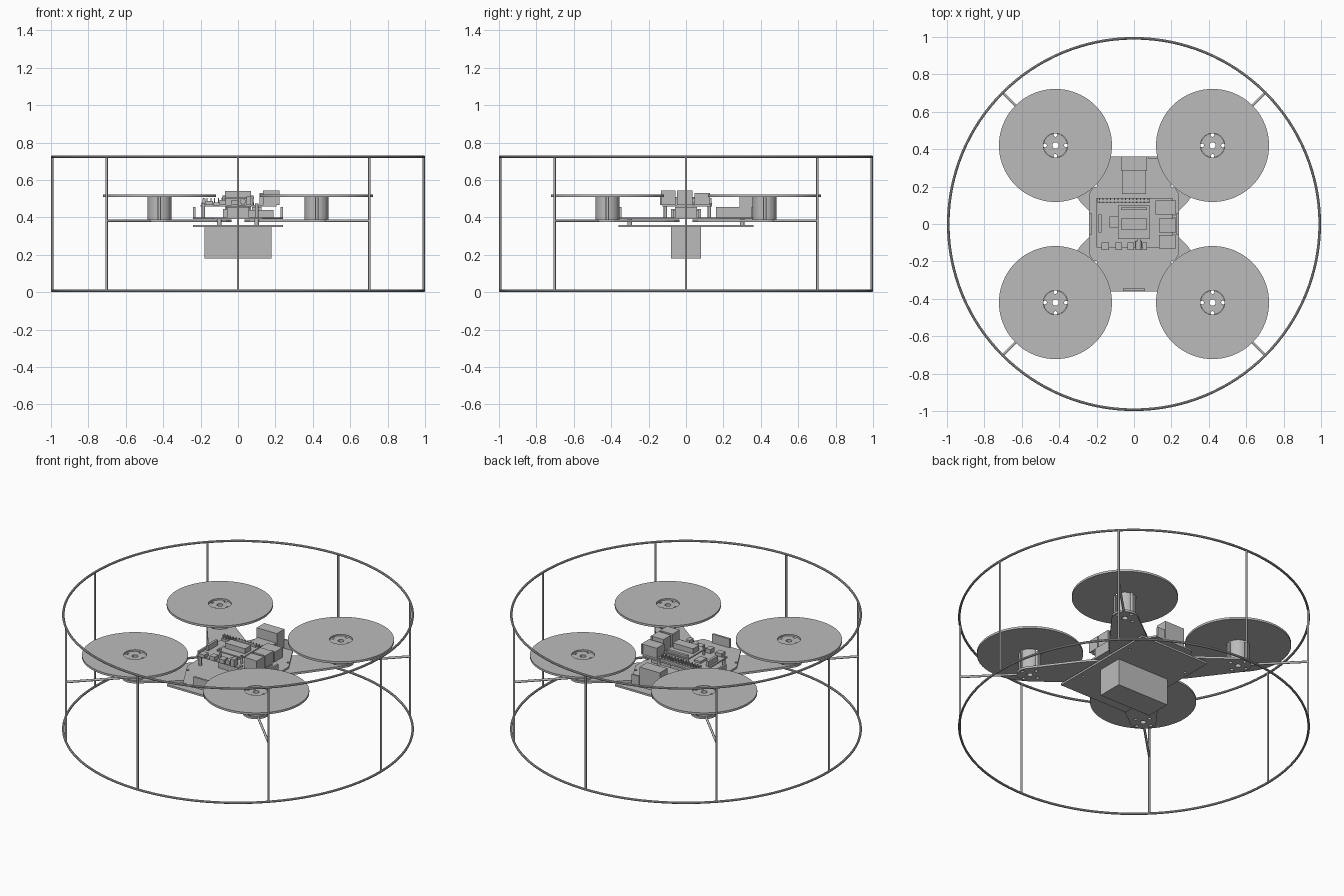
import bpy, bmesh, math
from mathutils import Matrix, Vector

old = bpy.data.objects.get("Cube")
if old:
    bpy.data.objects.remove(old, do_unlink=True)

GREY = (0.5, 0.5, 0.5, 1)
grey = bpy.data.materials.new("plain grey")
grey.use_nodes = True
grey.diffuse_color = GREY
grey.node_tree.nodes["Principled BSDF"].inputs["Base Color"].default_value = GREY


def finish(name, bm, smooth=False):
    bmesh.ops.recalc_face_normals(bm, faces=bm.faces)
    mesh = bpy.data.meshes.new(name)
    bm.to_mesh(mesh)
    bm.free()
    mesh.materials.append(grey)
    ob = bpy.data.objects.new(name, mesh)
    bpy.context.collection.objects.link(ob)
    if smooth:
        bpy.ops.object.select_all(action='DESELECT')
        ob.select_set(True)
        bpy.context.view_layer.objects.active = ob
        bpy.ops.object.shade_smooth_by_angle(angle=math.radians(35))
    return ob


def add_box(bm, x, y, z):
    """Box between (min, max) pairs."""
    size = [b - a for a, b in (x, y, z)]
    mid = Vector([(a + b) / 2 for a, b in (x, y, z)])
    bmesh.ops.create_cube(bm, size=1, matrix=Matrix.Translation(mid) @ Matrix.Diagonal((*size, 1)))


def box(name, x, y, z):
    bm = bmesh.new()
    add_box(bm, x, y, z)
    return finish(name, bm)


def add_rod(bm, a, b, r, n=12):
    a, b = Vector(a), Vector(b)
    turn = (b - a).to_track_quat('Z', 'Y').to_matrix().to_4x4()
    bmesh.ops.create_cone(bm, cap_ends=True, segments=n, radius1=r, radius2=r,
                          depth=(b - a).length, matrix=Matrix.Translation((a + b) / 2) @ turn)


def rod(name, a, b, r, n=12):
    bm = bmesh.new()
    add_rod(bm, a, b, r, n)
    return finish(name, bm, True)


def prism(name, points, z0, z1):
    bm = bmesh.new()
    face = bm.faces.new([bm.verts.new((x, y, z0)) for x, y in points])
    top = bmesh.ops.extrude_face_region(bm, geom=[face])["geom"]
    bmesh.ops.translate(bm, vec=(0, 0, z1 - z0), verts=[v for v in top if isinstance(v, bmesh.types.BMVert)])
    return finish(name, bm)


def lathe(name, profile, centre=(0, 0, 0), n=64):
    """Closed (radius, height) profile turned round z."""
    bm = bmesh.new()
    rings = []
    for i in range(n):
        a = math.tau * i / n
        rings.append([bm.verts.new((centre[0] + r * math.cos(a), centre[1] + r * math.sin(a), centre[2] + z))
                      for r, z in profile])
    k = len(profile)
    for i in range(n):
        p, q = rings[i], rings[(i + 1) % n]
        for j in range(k):
            bm.faces.new((p[j], p[(j + 1) % k], q[(j + 1) % k], q[j]))
    return finish(name, bm, True)


# Guard cage: two hoops and eight posts
HOOP, TUBE, TOP = 0.993, 0.007, 0.724
tube = [(HOOP + TUBE * math.cos(math.tau * i / 8), TUBE * math.sin(math.tau * i / 8)) for i in range(8)]
lathe("lower_hoop", tube, (0, 0, TUBE), 128)
lathe("upper_hoop", tube, (0, 0, TOP), 128)
for i in range(8):
    a = math.tau * i / 8
    x, y = HOOP * math.cos(a), HOOP * math.sin(a)
    rod(f"guard_post_{i + 1}", (x, y, TUBE), (x, y, TOP), 0.006)

# Body plates
chamfered = [(0.24, 0.16), (0.13, 0.36), (-0.13, 0.36), (-0.24, 0.16)]
chamfered += [(-x, -y) for x, y in chamfered]
drilled = [box("lower_plate", (-0.24, 0.24), (-0.36, 0.36), (0.348, 0.36)),
           prism("upper_plate", chamfered, 0.39, 0.4)]
box("battery", (-0.18, 0.18), (-0.08, 0.08), (0.18, 0.348))

# Four arms with motor, propeller disc and cage strut
M, REACH = 0.42, 0.42 * math.sqrt(2)
drills = bmesh.new()
for sx, sy, corner in ((1, 1, "back_left"), (-1, 1, "back_right"), (-1, -1, "front_right"), (1, -1, "front_left")):
    cx, cy = sx * M, sy * M
    angle = math.atan2(sy, sx)
    tip = [(REACH + 0.075 * math.cos(t), 0.075 * math.sin(t))
           for t in (math.radians(d) for d in range(-75, 76, 15))]
    outline = [(0.08, 0.03), (0.08, -0.03), (0.21, -0.12), (0.28, -0.12)] + tip + [(0.28, 0.12), (0.21, 0.12)]
    c, s = math.cos(angle), math.sin(angle)
    drilled.append(prism("arm_" + corner, [(u * c - v * s, u * s + v * c) for u, v in outline], 0.376, 0.389))
    bm = bmesh.new()
    add_rod(bm, (cx, cy, 0.389), (cx, cy, 0.513), 0.064, 40)
    drilled.append(finish("motor_" + corner, bm))
    lathe("propeller_disc_" + corner, [(0.065, 0.509), (0.302, 0.509), (0.302, 0.522), (0.065, 0.522)], (cx, cy, 0), 80)
    rod("strut_" + corner, ((REACH + 0.06) * c, (REACH + 0.06) * s, 0.382), (HOOP * c, HOOP * s, 0.382), 0.007)
    rod("spacer_" + corner, (sx * 0.1, sy * 0.3, 0.36), (sx * 0.1, sy * 0.3, 0.39), 0.012)
    # Shaft, screw and plate holes
    holes = [(cx, cy, 0.017), (sx * 0.205, sy * 0.205, 0.008)]
    holes += [(cx + dx, cy + dy, 0.01) for dx, dy in ((0.056, 0), (-0.056, 0), (0, 0.056), (0, -0.056))]
    for x, y, r in holes:
        add_rod(drills, (x, y, 0.3), (x, y, 0.6), r, 16)

# Drill the holes, then drop the cutter
cutter = finish("hole_cutter", drills)
cutter.hide_render = True
for ob in drilled:
    mod = ob.modifiers.new("holes", 'BOOLEAN')
    mod.operation, mod.solver, mod.object = 'DIFFERENCE', 'EXACT', cutter
graph = bpy.context.evaluated_depsgraph_get()
baked = [bpy.data.meshes.new_from_object(ob.evaluated_get(graph)) for ob in drilled]
for ob, mesh in zip(drilled, baked):
    ob.modifiers.clear()
    ob.data = mesh
bpy.data.objects.remove(cutter, do_unlink=True)

# Upright panels round the body and the rear camera
Z = 0.4
box("front_panel", (-0.06, 0.06), (-0.358, -0.345), (Z, 0.455))
for side, name in ((1, "left_panel"), (-1, "right_panel")):
    box(name, sorted((side * 0.228, side * 0.24)), (-0.06, 0.06), (Z, 0.455))
box("rear_tab", (0.075, 0.125), (0.35, 0.36), (Z, 0.455))
box("camera_base", (-0.065, 0.065), (0.16, 0.29), (Z, 0.455))
box("camera_head", (-0.07, 0.07), (0.285, 0.36), (Z, 0.515))

# Control electronics under the main board
box("speed_controller", (-0.08, 0.055), (-0.08, 0.08), (Z, 0.445))
box("power_module", (0.055, 0.19), (-0.07, 0.07), (Z, 0.44))

# Main circuit board on standoffs
box("circuit_board", (-0.2, 0.205), (-0.125, 0.14), (0.458, 0.467))
for x in (-0.185, 0.1):
    for y in (-0.11, 0.125):
        rod("board_standoff", (x, y, Z), (x, y, 0.475), 0.009)

# Ports on the left edge of the board
for name, x0, y0, y1, top in (("network_port", 0.115, 0.05, 0.125, 0.53),
                              ("middle_port", 0.135, -0.045, 0.03, 0.543),
                              ("front_port", 0.135, -0.13, -0.06, 0.543)):
    box(name, (x0, 0.22), (y0, y1), (0.467, top))
    box(name + "_flange", (0.212, 0.222), (y0 - 0.004, y1 + 0.004), (0.467, top))

# Small connectors along the front edge
for x0, x1, h in ((-0.175, -0.135, 0.02), (-0.1, -0.065, 0.026), (-0.035, 0, 0.026), (0.045, 0.07, 0.045)):
    box("front_connector", (x0, x1), (-0.14, -0.1), (0.467, 0.467 + h))
rod("audio_jack", (0.025, -0.14, 0.485), (0.025, -0.09, 0.485), 0.016)
box("display_slot", (-0.19, -0.175), (-0.045, 0.05), (0.467, 0.5))
box("camera_slot", (0.02, 0.035), (-0.09, -0.02), (0.467, 0.495))
box("processor", (-0.13, -0.085), (-0.02, 0.04), (0.467, 0.48))

# Pin header
bm = bmesh.new()
add_box(bm, (-0.195, 0.085), (0.112, 0.138), (0.467, 0.48))
for i in range(14):
    for y in (0.118, 0.132):
        x = -0.185 + i * 0.02
        add_box(bm, (x - 0.003, x + 0.003), (y - 0.003, y + 0.003), (0.48, 0.503))
finish("pin_header", bm)

# Sensor board stacked on top
box("sensor_board", (-0.085, 0.085), (-0.08, 0.1), (0.5, 0.508))
box("sensor_chip", (-0.07, 0.07), (-0.03, 0.03), (0.508, 0.54))
box("sensor_header", (-0.07, 0.07), (0.075, 0.092), (0.467, 0.52))
for x in (-0.075, 0.075):
    for y in (-0.07, 0.09):
        rod("sensor_standoff", (x, y, 0.467), (x, y, 0.516), 0.007)
